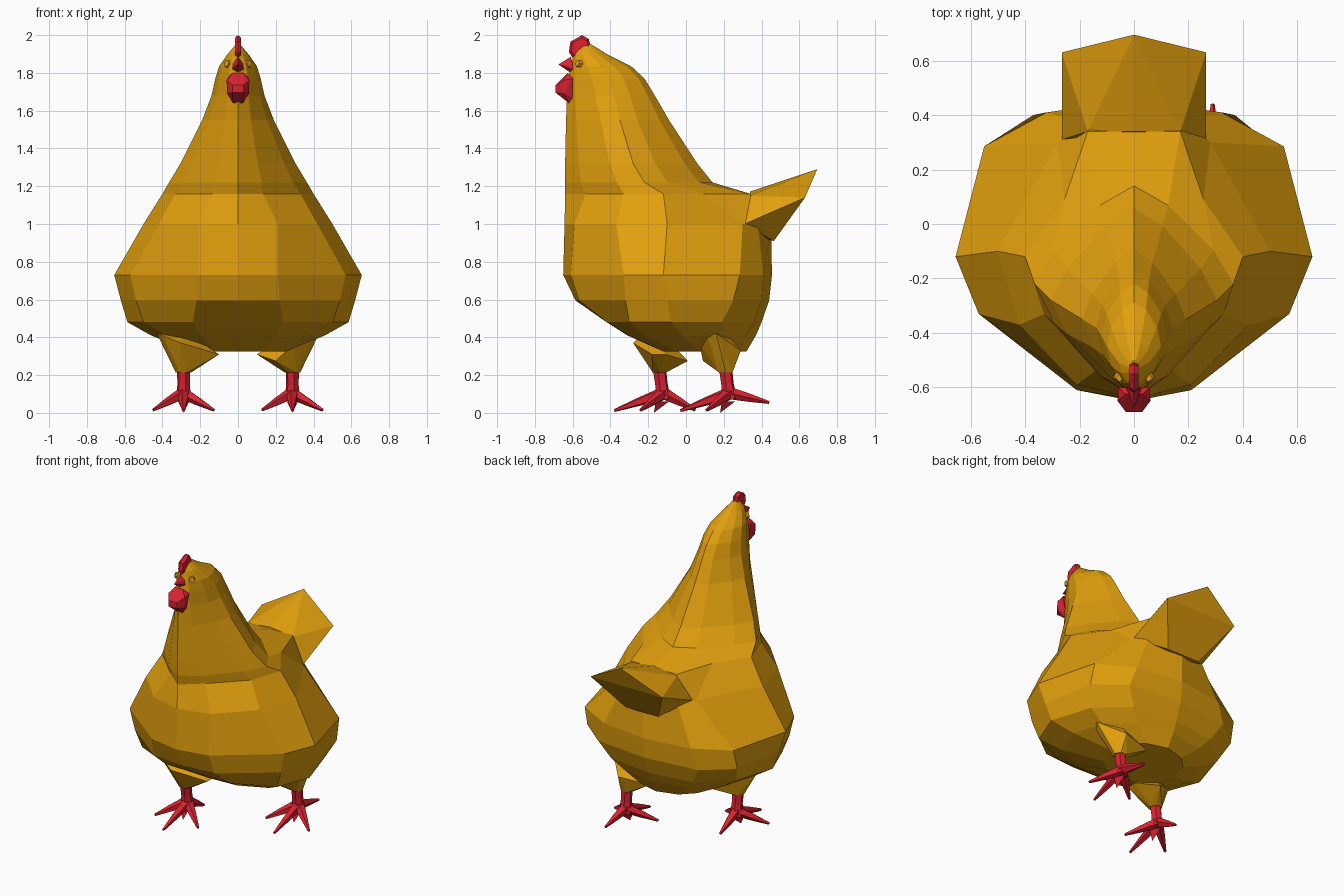
import bpy, bmesh, math
from mathutils import Vector

if "Cube" in bpy.data.objects:
    bpy.data.objects.remove(bpy.data.objects["Cube"])


def material(name, rgb):
    m = bpy.data.materials.new(name)
    m.diffuse_color = (*rgb, 1)
    m.use_nodes = True
    m.node_tree.nodes["Principled BSDF"].inputs["Base Color"].default_value = m.diffuse_color
    return m


GOLD = material("golden feathers", (0.76, 0.35, 0.004))
RED = material("comb red", (0.70, 0.016, 0.03))


def finish(name, bm, mat):
    bmesh.ops.recalc_face_normals(bm, faces=bm.faces[:])
    me = bpy.data.meshes.new(name)
    bm.to_mesh(me)
    bm.free()
    me.materials.append(mat)
    ob = bpy.data.objects.new(name, me)
    bpy.context.collection.objects.link(ob)
    return ob


def loft(name, rings, mat):
    """Skin a list of equal-length rings and cap both ends."""
    bm = bmesh.new()
    rows = [[bm.verts.new(p) for p in r] for r in rings]
    n = len(rows[0])
    for a, b in zip(rows, rows[1:]):
        for i in range(n):
            j = (i + 1) % n
            bm.faces.new((a[i], a[j], b[j], b[i]))
    bm.faces.new(rows[0])
    bm.faces.new(rows[-1])
    return finish(name, bm, mat)


def hull(name, pts, mat, mirror=False):
    """Faceted solid around a few points, optionally mirrored in x."""
    pts = list(pts)
    if mirror:
        pts += [(-x, y, z) for x, y, z in pts if x]
    bm = bmesh.new()
    for p in pts:
        bm.verts.new(p)
    bmesh.ops.convex_hull(bm, input=bm.verts[:])
    bmesh.ops.delete(bm, geom=[v for v in bm.verts if not v.link_faces], context='VERTS')
    return finish(name, bm, mat)


def tube(name, stations, mat, n=6):
    """Tapered tube through (point, radius) stations."""
    rings = []
    d = (Vector(stations[-1][0]) - Vector(stations[0][0])).normalized()
    side = d.orthogonal() if abs(d.z) > 0.9 else d.cross(Vector((0, 0, 1)))
    side.normalize()
    up = side.cross(d)
    for p, r in stations:
        rings.append([Vector(p) + r * (math.cos(t) * side + math.sin(t) * up)
                      for t in (2 * math.pi * i / n for i in range(n))])
    return loft(name, rings, mat)


def mirror_ring(half, z):
    return [(x, y, z) for x, y in half] + [(-x, y, z) for x, y in half[-2:0:-1]]


# Trunk: z, then half sections running from breast to flank to rump
trunk = {
    0.325: [(0, -.10), (.12, -.12), (.20, -.05), (.25, .08), (.22, .20), (.14, .28), (0, .32)],
    0.41: [(0, -.31), (.20, -.30), (.38, -.22), (.46, -.02), (.40, .18), (.24, .32), (0, .37)],
    0.48: [(0, -.42), (.24, -.42), (.50, -.30), (.585, -.08), (.50, .19), (.30, .36), (0, .40)],
    0.595: [(0, -.585), (.22, -.565), (.54, -.32), (.62, -.10), (.555, .25), (.37, .40), (0, .44)],
    0.73: [(0, -.65), (.21, -.61), (.57, -.33), (.655, -.12), (.55, .285), (.32, .41), (0, .455)],
    1.00: [(0, -.643), (.21, -.59), (.42, -.37), (.50, -.10), (.28, .30), (.20, .38), (0, .45)],
    1.16: [(0, -.64), (.13, -.53), (.33, -.33), (.40, -.12), (.255, .09), (.17, .34), (0, .34)],
}
# Neck and head: z, half width, front y, widest y, back y, squareness
neck = [
    (1.22, 0.365, -0.64, -0.22, 0.14, 1.3),
    (1.32, 0.305, -0.64, -0.28, 0.06, 1.3),
    (1.55, 0.19, -0.635, -0.35, -0.09, 1.35),
    (1.68, 0.14, -0.63, -0.38, -0.165, 1.5),
    (1.77, 0.12, -0.625, -0.41, -0.22, 1.6),
    (1.835, 0.10, -0.61, -0.45, -0.29, 1.7),
    (1.90, 0.055, -0.595, -0.51, -0.42, 1.7),
    (1.95, 0.012, -0.555, -0.53, -0.50, 2.0),
]
rings = [mirror_ring(half, z) for z, half in trunk.items()]
for z, w, yf, ym, yb, n in neck:
    half = []
    for i in range(7):
        s, c = math.sin(math.pi * i / 6), math.cos(math.pi * i / 6)
        depth = (yf - ym) if i < 3 else (yb - ym)
        half.append((w * max(s, 0) ** (2 / n), ym + depth * abs(c) ** (2 / n)))
    rings.append(mirror_ring(half, z))
loft("body", rings, GOLD)

# Tail: roof-shaped fan
hull("tail", [(0, 0.34, 1.172), (0.17, 0.34, 1.15), (0.265, 0.31, 1.0), (0.265, 0.63, 1.14),
              (0.12, 0.465, 0.91), (0, 0.695, 1.29), (0, 0.30, 0.95)],
     GOLD, mirror=True)

# Comb: thin ridge on the head
comb = [(-0.60, 1.88), (-0.62, 1.91), (-0.612, 1.965), (-0.55, 2.0),
        (-0.515, 1.98), (-0.505, 1.94), (-0.54, 1.90)]
hull("comb", [(0.017, -0.56 + (y + 0.56) * 0.8, 1.94 + (z - 1.94) * 0.75) for y, z in comb]
     + [(0, y, z) for y, z in comb], RED, mirror=True)

# Beak
hull("beak", [(0, -0.675, 1.845), (0, -0.61, 1.885), (0.025, -0.60, 1.85),
              (0.03, -0.60, 1.82), (0, -0.61, 1.80)], RED, mirror=True)

# Wattle under the beak
hull("wattle", [(0.03, -0.69, 1.695), (0.03, -0.69, 1.735), (0.06, -0.65, 1.76),
                (0.03, -0.625, 1.80), (0.058, -0.60, 1.77), (0.058, -0.645, 1.69),
                (0.025, -0.62, 1.64), (0.04, -0.60, 1.67)], RED, mirror=True)

# Eyes: small faceted bumps
for s, label in ((1, "right"), (-1, "left")):
    tube(label + "_eye", [((s * 0.04, -0.55, 1.845), 0.026),
                          ((s * 0.062, -0.575, 1.85), 0.018)], GOLD)

# Legs and feet: side, leg y, back toe offset and height
for s, y, back, bz, label in ((1, 0.21, 0.23, 0.055, "right"), (-1, -0.14, 0.19, 0.015, "left")):
    x = s * 0.288
    # Thigh: broad at the belly, narrowing to the ankle
    ankle = [(x + 0.042 * math.cos(t), y + 0.042 * math.sin(t), 0.215)
             for t in (math.pi * i / 3 for i in range(6))]
    top = [(0.43, y - 0.05, 0.42), (0.40, y - 0.10, 0.41), (0.10, y - 0.04, 0.31),
           (0.10, y + 0.03, 0.31), (0.30, y - 0.14, 0.37), (0.30, y + 0.08, 0.33),
           (0.20, y + (-0.12 if s > 0 else 0.15), 0.275), (0.28, y, 0.43)]
    hull(label + "_thigh", ankle + [(s * px, py, pz) for px, py, pz in top], GOLD)
    tube(label + "_shank", [((x, y, 0.23), 0.036), ((x, y + 0.01, 0.15), 0.034),
                            ((x, y + 0.02, 0.07), 0.042)], RED)
    hub = Vector((x, y + 0.02, 0.105))
    tips = {"front": (0, -0.24, 0.012), "inner": (-0.16, -0.10, 0.015),
            "outer": (0.16, -0.10, 0.015), "back": (0, back, bz)}
    for name, (dx, dy, tz) in tips.items():
        tip = Vector((x + dx, y + dy, tz))
        tube(f"{label}_{name}_toe", [(hub, 0.034), (hub.lerp(tip, 0.5), 0.023),
                                     (tip, 0.008)], RED, 5)
    # Foot pad resting on the ground
    hull(label + "_foot_pad", [(x, y - 0.03, 0.0), (x - 0.03, y - 0.02, 0.06),
                               (x + 0.03, y - 0.02, 0.06), (x, y + 0.05, 0.06)], RED)
